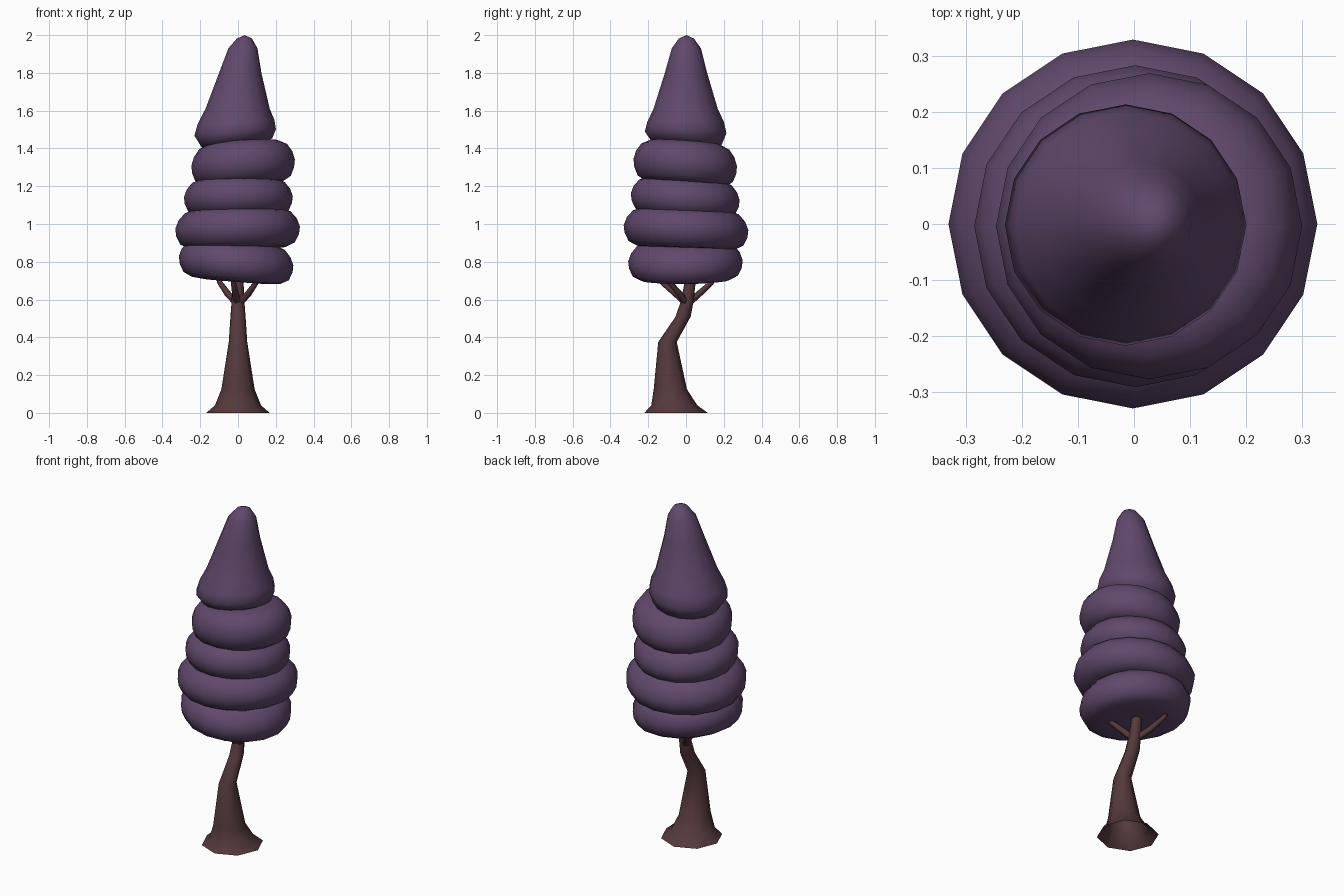
import bpy, bmesh, math
from mathutils import Vector

if "Cube" in bpy.data.objects:
    bpy.data.objects.remove(bpy.data.objects["Cube"])


def material(name, col):
    m = bpy.data.materials.new(name)
    m.diffuse_color = (*col, 1)
    m.use_nodes = True
    m.node_tree.nodes["Principled BSDF"].inputs["Base Color"].default_value = m.diffuse_color
    return m


PURPLE = material("purple foliage", (0.118, 0.066, 0.150))
BARK = material("brown bark", (0.088, 0.040, 0.045))


def finish(name, bm, mat):
    bmesh.ops.recalc_face_normals(bm, faces=bm.faces)
    me = bpy.data.meshes.new(name)
    bm.to_mesh(me)
    bm.free()
    me.materials.append(mat)
    for p in me.polygons:
        p.use_smooth = True
    ob = bpy.data.objects.new(name, me)
    bpy.context.collection.objects.link(ob)
    return ob


def bridge(bm, rings):
    for a, b in zip(rings, rings[1:]):
        n = len(a)
        for i in range(n):
            j = (i + 1) % n
            bm.faces.new((a[i], a[j], b[j], b[i]))


def fan(bm, ring, tip):
    v = bm.verts.new(tip)
    for i in range(len(ring)):
        bm.faces.new((ring[i], ring[(i + 1) % len(ring)], v))


def tilted_lathe(name, rows, bottom, top, n=16):
    """Rows: centre x, centre y, z, radius, slope along x, slope along y."""
    bm = bmesh.new()
    rings = []
    for cx, cy, z, r, sx, sy in rows:
        ring = []
        for i in range(n):
            a = 2 * math.pi * i / n
            x, y = r * math.cos(a), r * math.sin(a)
            ring.append(bm.verts.new((cx + x, cy + y, z + sx * x + sy * y)))
        rings.append(ring)
    bridge(bm, rings)
    fan(bm, rings[0], bottom)
    fan(bm, rings[-1], top)
    return finish(name, bm, PURPLE)


def tube(name, path, n, flat=False):
    """Path rows: x, y, z, radius. Rings stay level when flat is set."""
    bm = bmesh.new()
    pts = [Vector(p[:3]) for p in path]
    rings = []
    for k, p in enumerate(pts):
        d = (pts[min(k + 1, len(pts) - 1)] - pts[max(k - 1, 0)]).normalized()
        q = Vector((0, 0, 1)).rotation_difference(d)
        ring = []
        for i in range(n):
            a = 2 * math.pi * i / n
            o = Vector((math.cos(a), math.sin(a), 0)) * path[k][3]
            ring.append(bm.verts.new(p + (o if flat else q @ o)))
        rings.append(ring)
    bridge(bm, rings)
    return finish(name, bm, BARK)


# Flared, bent trunk
tube("trunk", [(0, -.053, 0, .168), (0, -.062, .04, .122), (0, -.083, .125, .088),
               (0, -.098, .375, .049), (0, -.015, .51, .04), (0, .006, .59, .034),
               (0, .02, .68, .03), (0, .02, .76, .025)], 8, flat=True)

# Branches under the crown
for name, (ex, ey) in {"branch_back": (-.12, .16), "branch_right": (.12, -.10),
                       "branch_front": (-.03, -.15)}.items():
    tube(name, [(0, .005, .575, .02), (ex * .45, .005 + ey * .4, .63, .018),
                (ex * .8, ey * .85, .69, .014), (ex, ey, .76, .01)], 6)

# Stacked foliage cushions: centre, mid z, radius, half height, slopes
layers = [
    ("foliage_1", -.01, -.003, .800, .303, .105, -.08, .01),
    ("foliage_2", -.002, 0, .975, .330, .108, .02, -.04),
    ("foliage_3", .002, -.004, 1.140, .288, .100, .01, -.06),
    ("foliage_4", .027, -.004, 1.320, .274, .112, .06, -.07),
]
# Rounded cushion section: radius factor, height factor
section = [(.55, -1), (.78, -.93), (.92, -.72), (.985, -.32),
           (1, .05), (.95, .45), (.85, .8), (.68, 1)]
for name, cx, cy, z, r, h, sx, sy in layers:
    tilted_lathe(name, [(cx, cy, z + h * f, r * k, sx, sy) for k, f in section],
                 (cx, cy, z - h * .95), (cx, cy, z + h * 1.1))

# Pointed top of the crown
tilted_lathe("foliage_top", [
    (-.005, 0, 1.415, .14, .10, -.06), (-.005, 0, 1.43, .187, .13, -.08),
    (-.015, -.002, 1.485, .216, .08, -.02), (-.01, -.002, 1.54, .203, .05, 0),
    (-.002, -.002, 1.61, .170, 0, 0), (.012, 0, 1.80, .112, 0, 0),
    (.026, .002, 1.93, .077, 0, 0), (.034, .002, 1.982, .04, 0, 0)],
    (-.005, 0, 1.42), (.036, .002, 2.0))
